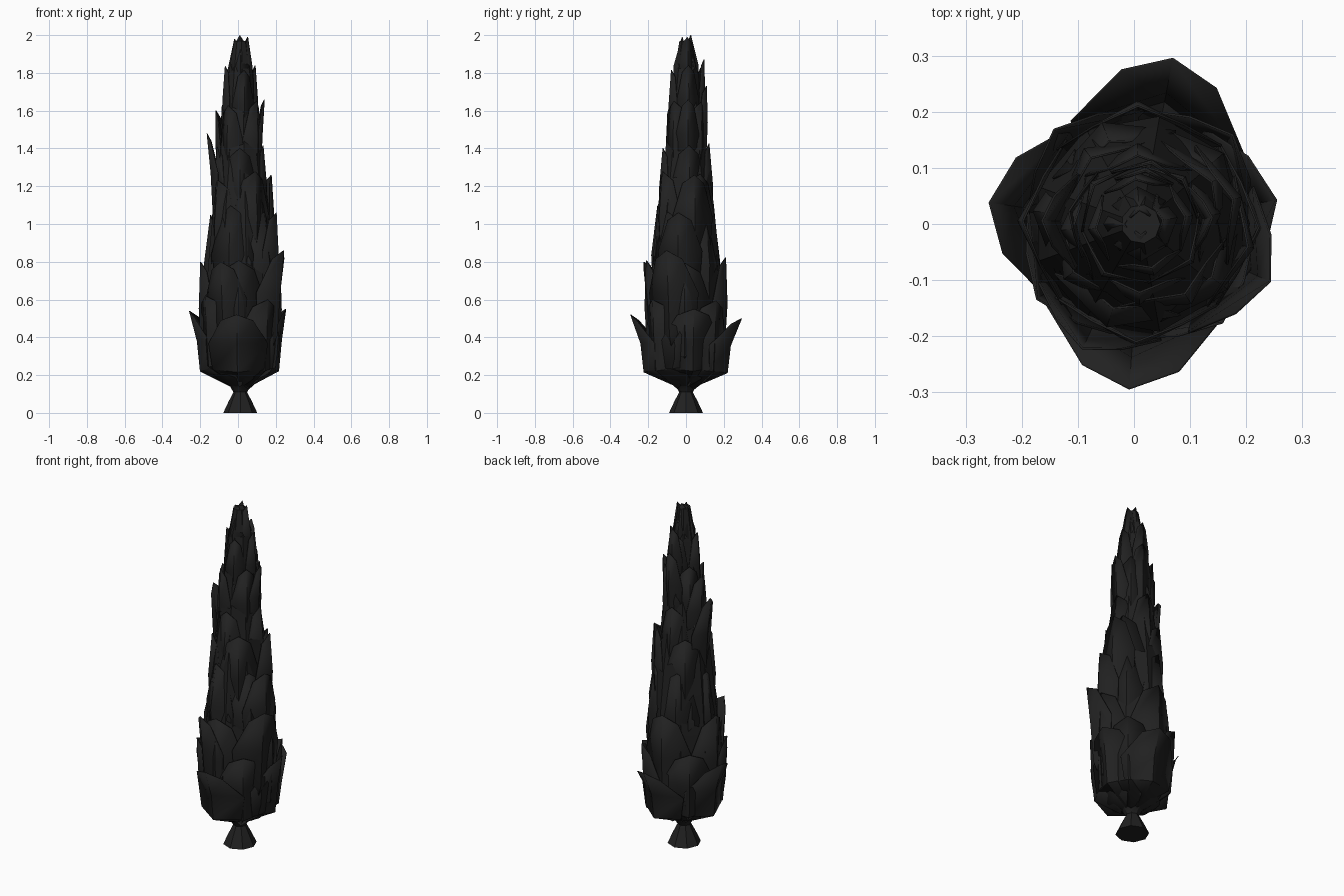
import bpy, bmesh, math, random

if "Cube" in bpy.data.objects:
    bpy.data.objects.remove(bpy.data.objects["Cube"])
random.seed(7)

CENTRE_X = 0.012
mat = bpy.data.materials.new("charcoal black")
mat.use_nodes = True
colour = (0.015, 0.015, 0.015, 1)
mat.diffuse_color = colour
mat.node_tree.nodes["Principled BSDF"].inputs["Base Color"].default_value = colour


def finish(bm, name, thickness=0):
    bmesh.ops.recalc_face_normals(bm, faces=bm.faces[:])
    mesh = bpy.data.meshes.new(name)
    bm.to_mesh(mesh)
    bm.free()
    mesh.materials.append(mat)
    ob = bpy.data.objects.new(name, mesh)
    bpy.context.collection.objects.link(ob)
    bpy.ops.object.select_all(action='DESELECT')
    ob.select_set(True)
    bpy.context.view_layer.objects.active = ob
    bpy.ops.object.shade_smooth_by_angle(angle=math.radians(35))
    if thickness:
        mod = ob.modifiers.new("thickness", 'SOLIDIFY')
        mod.thickness = thickness
        mod.offset = 0


def lathe(name, profile, sides):
    """Closed turned solid from (radius, height) pairs."""
    bm = bmesh.new()
    rings = []
    for r, z in profile:
        angles = [math.tau * i / sides for i in range(sides)]
        rings.append([bm.verts.new((CENTRE_X + r * math.cos(a), r * math.sin(a), z))
                      for a in angles])
    for low, high in zip(rings, rings[1:]):
        for i in range(sides):
            j = (i + 1) % sides
            bm.faces.new((low[i], low[j], high[j], high[i]))
    bm.faces.new(rings[0][::-1])
    bm.faces.new(rings[-1])
    finish(bm, name)


# Leaf outline rows: height fraction, width fraction, drop of the side points
ROWS = [(0, 0.2, -0.06), (0.2, 0.85, -0.04), (0.6, 1, 0), (1, 0.5, 0.08)]


def add_leaf(bm, azimuth, z0, z1, r0, r_mid, r_tip, half_width):
    """Bowed pointed plate wrapped round the trunk axis."""
    radii = [r0, r_mid * 0.93, r_mid, r_tip]
    grid = []
    for (t, w, drop), r in zip(ROWS, radii):
        row = []
        for s in (-1, 0, 1):
            a = azimuth + s * min(half_width * w / max(r, 0.03), 1.0)
            z = z0 + (z1 - z0) * (t - drop * abs(s))
            rr = r * (1 - 0.08 * abs(s))
            row.append(bm.verts.new((CENTRE_X + rr * math.cos(a), rr * math.sin(a), z)))
        grid.append(row)
    for low, high in zip(grid, grid[1:]):
        for i in range(2):
            bm.faces.new((low[i], low[i + 1], high[i + 1], high[i]))


# Flared trunk foot and hidden core of the crown
lathe("trunk", [(0.09, 0), (0.062, 0.06), (0.036, 0.11), (0.06, 0.15), (0.09, 0.17)], 8)
lathe("crown_core", [(0.05, 0.14), (0.13, 0.18), (0.185, 0.24), (0.195, 0.6), (0.175, 0.85),
                     (0.15, 1.1), (0.115, 1.35), (0.09, 1.6), (0.065, 1.8), (0.035, 1.97)], 9)

# Even tiers: leaf count, turn, bottom, top, base/middle/tip radius, half width, jitter
TIERS = [
    ("corner_leaves", 4, -48, 0.15, 0.62, 0.06, 0.22, 0.228, 0.17, 0.03),
    ("lower_leaves", 4, -88, 0.19, 0.81, 0.1, 0.218, 0.21, 0.18, 0.02),
    ("middle_leaves", 5, -110, 0.42, 1.07, 0.17, 0.192, 0.158, 0.14, 0.03),
    ("upper_middle_leaves", 4, -55, 0.65, 1.26, 0.15, 0.167, 0.147, 0.14, 0.03),
    ("upper_leaves", 4, -85, 0.85, 1.42, 0.13, 0.142, 0.122, 0.115, 0.03),
    ("high_leaves", 4, -40, 1.12, 1.64, 0.1, 0.115, 0.108, 0.095, 0.03),
    ("higher_leaves", 4, -80, 1.38, 1.83, 0.075, 0.093, 0.08, 0.07, 0.02),
]
for name, count, turn, z0, z1, r0, r_mid, r_tip, width, jitter in TIERS:
    bm = bmesh.new()
    for i in range(count):
        azimuth = math.radians(turn) + math.tau * i / count + random.uniform(-4, 4) * jitter
        lift = random.uniform(-jitter, jitter)
        add_leaf(bm, azimuth, z0 + lift, z1 + lift, r0, r_mid, r_tip, width)
    finish(bm, name, 0.004)

# Uneven leaves: azimuth, bottom, top, base/middle/tip radius, half width
SINGLES = {
    "lowest_leaves": [(-94, 0.14, 0.52, 0.05, 0.24, 0.294, 0.19),
                      (10, 0.14, 0.55, 0.05, 0.222, 0.245, 0.19),
                      (79, 0.14, 0.5, 0.05, 0.24, 0.3, 0.19),
                      (172, 0.14, 0.54, 0.05, 0.23, 0.272, 0.19)],
    "outstanding_leaves": [(-24, 0.3, 0.86, 0.17, 0.23, 0.252, 0.17),
                           (-115, 0.3, 0.8, 0.17, 0.228, 0.245, 0.14),
                           (-12, 0.55, 1.06, 0.18, 0.205, 0.195, 0.14),
                           (15, 0.7, 1.26, 0.15, 0.185, 0.17, 0.13),
                           (178, 0.95, 1.48, 0.13, 0.155, 0.176, 0.1),
                           (170, 1.1, 1.6, 0.11, 0.13, 0.13, 0.09),
                           (5, 1.2, 1.66, 0.1, 0.117, 0.128, 0.07),
                           (80, 1.25, 1.73, 0.1, 0.115, 0.11, 0.08),
                           (85, 1.45, 1.87, 0.08, 0.1, 0.095, 0.06)],
    "top_leaves": [(-90, 1.6, 1.99, 0.06, 0.065, 0.02, 0.06),
                   (10, 1.58, 1.99, 0.06, 0.065, 0.04, 0.06),
                   (95, 1.6, 2.0, 0.06, 0.065, 0.025, 0.06),
                   (180, 1.57, 1.98, 0.06, 0.065, 0.03, 0.06)],
}
for name, leaves in SINGLES.items():
    bm = bmesh.new()
    for degrees, *shape in leaves:
        add_leaf(bm, math.radians(degrees), *shape)
    finish(bm, name, 0.004)
